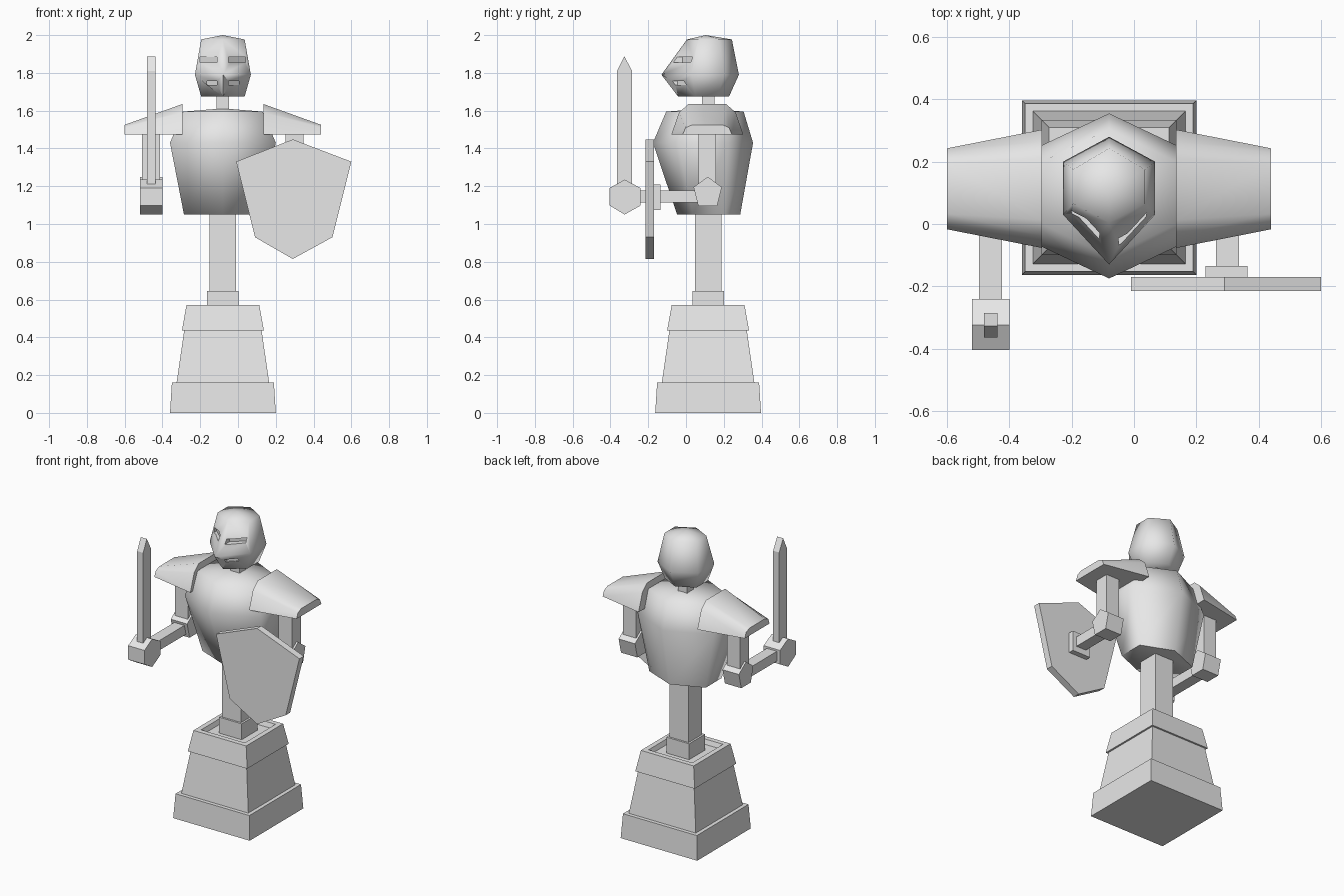
import bpy, bmesh, math

if "Cube" in bpy.data.objects:
    bpy.data.objects.remove(bpy.data.objects["Cube"])

CX, CY = -0.08, 0.117          # axis of the figure

grey = bpy.data.materials.new("plain_grey")
grey.diffuse_color = (0.8, 0.8, 0.8, 1)
grey.use_nodes = True
grey.node_tree.nodes["Principled BSDF"].inputs["Base Color"].default_value = grey.diffuse_color


def loft(name, rings, smooth=None):
    """Skin a list of point rings and cap both ends."""
    bm = bmesh.new()
    loops = [[bm.verts.new(p) for p in ring] for ring in rings]
    n = len(loops[0])
    for a, b in zip(loops, loops[1:]):
        for i in range(n):
            j = (i + 1) % n
            bm.faces.new((a[i], a[j], b[j], b[i]))
    bm.faces.new(loops[0][::-1])
    bm.faces.new(loops[-1])
    bmesh.ops.remove_doubles(bm, verts=bm.verts[:], dist=1e-5)
    bmesh.ops.recalc_face_normals(bm, faces=bm.faces[:])
    me = bpy.data.meshes.new(name)
    bm.to_mesh(me)
    bm.free()
    me.materials.append(grey)
    if smooth:
        me.shade_smooth()
        me.set_sharp_from_angle(angle=math.radians(smooth))
    ob = bpy.data.objects.new(name, me)
    bpy.context.collection.objects.link(ob)
    return ob


def square(half, z):
    return [(CX + sx * half, CY + sy * half, z)
            for sx, sy in ((-1, -1), (1, -1), (1, 1), (-1, 1))]


def box(name, x, y, z):
    corners = [(x[0], y[0]), (x[1], y[0]), (x[1], y[1]), (x[0], y[1])]
    return loft(name, [[(a, b, h) for a, b in corners] for h in z])


def hexagon(hx, yf, ysf, ysb, yb, z):
    """Six-sided ring with a point to the front and a point to the back."""
    return [(CX, yf, z), (CX + hx, ysf, z), (CX + hx, ysb, z),
            (CX, yb, z), (CX - hx, ysb, z), (CX - hx, ysf, z)]


def side_prism(name, x0, x1, pts):
    """Extrude a y-z outline along x."""
    return loft(name, [[(x, y, z) for y, z in pts] for x in (x0, x1)])


# Stepped plinth with a sunken top
loft("plinth", [square(h, z) for h, z in (
    (.28, 0), (.27, .16), (.245, .16), (.205, .435), (.217, .435),
    (.193, .57), (.16, .57), (.15, .54))])
loft("post_foot", [square(.083, .53), square(.083, .645)])
loft("post", [square(.07, .64), square(.07, 1.1)])

# Torso
loft("torso", [hexagon(hx, cy - hy, cy - hy / 2, cy + hy / 2, cy + hy, z)
               for hx, hy, cy, z in (
    (.206, .167, .12, 1.05), (.28, .265, .09, 1.43),
    (.21, .205, .10, 1.595), (0, 0, .115, 1.612))], smooth=75)
loft("neck", [square(.033, 1.58), square(.033, 1.70)])

# Helmet with pointed visor
head = loft("helmet", [hexagon(*r) for r in (
    (.115, -.042, .05, .17, .228, 1.675),
    (.148, -.13, .03, .20, .28, 1.79),
    (.115, .005, .065, .175, .243, 1.977),
    (0, .105, .105, .105, .105, 2.0))], smooth=75)

# Eye slits and breathing holes cut into the visor
openings = {
    "eye_slit": ([(.03, -.12), (.12, -.03), (.12, .062), (.03, -.018)], 1.855, 1.885),
    "breath_hole": ([(.03, -.14), (.085, -.08), (.085, .01), (.03, -.045)], 1.735, 1.757),
}
for name, (plan, z0, z1) in openings.items():
    for s, side in ((-1, "left"), (1, "right")):
        cut = loft(f"{name}_cutter_{side}",
                   [[(CX + s * dx, y, z) for dx, y in plan] for z in (z0, z1)])
        cut.hide_render = True
        cut.hide_viewport = True
        mod = head.modifiers.new(name, "BOOLEAN")
        mod.operation = "DIFFERENCE"
        mod.solver = "EXACT"
        mod.object = cut

# Shoulder pads and arms, mirrored about the figure axis
inner = [(-.19, 1.475), (-.15, 1.59), (-.10, 1.635),
         (.10, 1.635), (.15, 1.59), (.19, 1.475)]
outer = [(-.13, 1.475), (-.115, 1.51), (-.08, 1.525),
         (.08, 1.525), (.115, 1.51), (.13, 1.475)]
elbow = [(.115, 1.25), (.19, 1.195), (.165, 1.095), (.065, 1.095), (.04, 1.195)]
for s, side, reach in ((-1, "left", -.26), (1, "right", -.14)):
    loft(f"shoulder_pad_{side}",
         [[(CX + s * d, .113 + y, z) for y, z in prof]
          for d, prof in ((.215, inner), (.52, outer))], smooth=65)
    ax = CX + s * .38
    box(f"upper_arm_{side}", (ax - .048, ax + .048), (.065, .16), (1.2, 1.50))
    side_prism(f"elbow_{side}", ax - .06, ax + .06, elbow)
    box(f"forearm_{side}", (ax - .037, ax + .037), (reach, .08), (1.113, 1.178))

# Sword hand and sword
hx = -.46
side_prism("sword_hand", hx - .06, hx + .06,
           [(-.325, 1.235), (-.24, 1.19), (-.24, 1.098),
            (-.325, 1.05), (-.405, 1.098), (-.405, 1.19)])
side_prism("sword", hx - .022, hx + .022,
           [(-.365, 1.15), (-.285, 1.15), (-.285, 1.81), (-.327, 1.888), (-.365, 1.81)])

# Shield and its mount
box("shield_mount", (.23, .365), (-.175, -.135), (1.075, 1.21))
outline = [(-.01, 1.33), (.29, 1.448), (.60, 1.33), (.50, .93), (.29, .815), (.09, .93)]
loft("shield", [[(x, y, z) for x, z in outline] for y in (-.215, -.17)])
